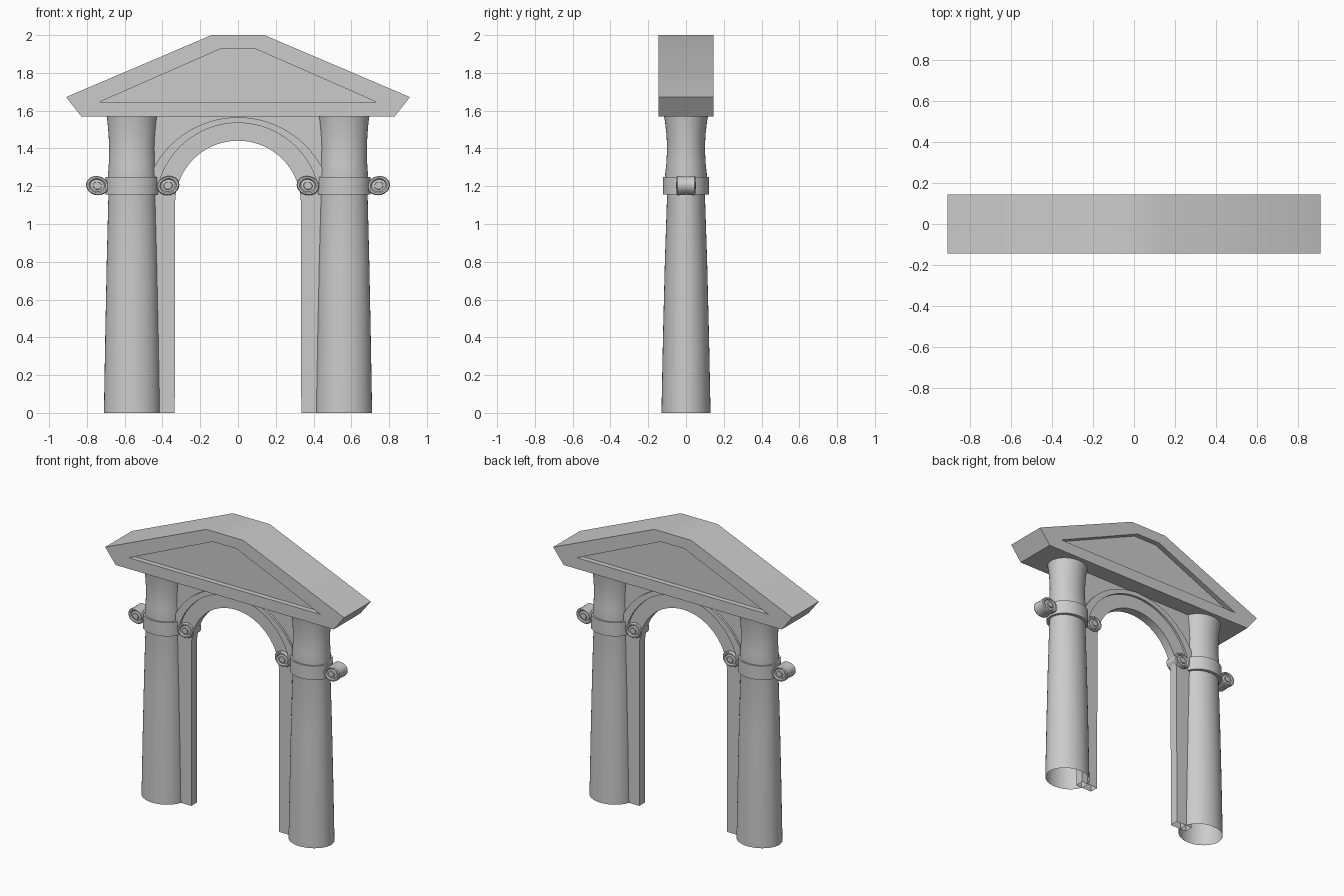
import bpy, bmesh
from math import sin, cos, pi, radians

cube = bpy.data.objects.get("Cube")
if cube:
    bpy.data.objects.remove(cube, do_unlink=True)

stone = bpy.data.materials.new("grey stone")
stone.use_nodes = True
GREY = (0.6, 0.6, 0.6, 1)
stone.diffuse_color = GREY
stone.node_tree.nodes["Principled BSDF"].inputs["Base Color"].default_value = GREY


def finish(name, bm, angle=35):
    """Turn a bmesh into a shaded object with the stone material."""
    bmesh.ops.recalc_face_normals(bm, faces=bm.faces)
    mesh = bpy.data.meshes.new(name)
    bm.to_mesh(mesh)
    bm.free()
    mesh.materials.append(stone)
    ob = bpy.data.objects.new(name, mesh)
    bpy.context.collection.objects.link(ob)
    bpy.ops.object.select_all(action='DESELECT')
    ob.select_set(True)
    bpy.context.view_layer.objects.active = ob
    bpy.ops.object.shade_smooth_by_angle(angle=radians(angle))
    return ob


def lathe(name, profile, ratio=1.0, caps=False, steps=40):
    """Oval turned shape about z; profile holds (x radius, y radius or None, z)."""
    bm = bmesh.new()
    rings = []
    for rx, ry, z in profile:
        ry = rx * ratio if ry is None else ry
        rings.append([bm.verts.new((rx * cos(2 * pi * k / steps),
                                    ry * sin(2 * pi * k / steps), z))
                      for k in range(steps)])
    for a, b in zip(rings, rings[1:]):
        for k in range(steps):
            n = (k + 1) % steps
            bm.faces.new((a[k], a[n], b[n], b[k]))
    if caps:
        bm.faces.new(rings[0])
        bm.faces.new(rings[-1])
    return finish(name, bm)


def slab(name, outline, depth, open_base=False):
    """Extrude an x-z outline to +-depth in y."""
    bm = bmesh.new()
    front, back = ([bm.verts.new((x, y, z)) for x, z in outline]
                   for y in (-depth, depth))
    bm.faces.new(front)
    bm.faces.new(back)
    for i in range(len(outline)):
        j = (i + 1) % len(outline)
        if open_base and outline[i][1] == outline[j][1] == 0:
            continue
        bm.faces.new((front[i], front[j], back[j], back[i]))
    return finish(name, bm)


def arc(radius, height, start, steps=36):
    """Arc over the opening, from the right (+x) end to the other."""
    return [(radius * cos(a), height + radius * sin(a))
            for a in (start + (pi - 2 * start) * k / steps for k in range(steps + 1))]


# Pediment with a recessed panel on both faces
outer = [(-0.83, 1.57), (0.83, 1.57), (0.91, 1.672), (0.14, 2), (-0.14, 2), (-0.91, 1.672)]
inner = [(-0.73, 1.647), (0.73, 1.647), (0.09, 1.928), (-0.09, 1.928)]
match = [0, 1, 1, 2, 3, 3]
HALF, RECESS = 0.145, 0.035
bm = bmesh.new()
rims = []
for s in (-1, 1):
    rim = [bm.verts.new((x, s * HALF, z)) for x, z in outer]
    lip = [bm.verts.new((x, s * HALF, z)) for x, z in inner]
    panel = [bm.verts.new((x, s * (HALF - RECESS), z)) for x, z in inner]
    bm.faces.new(panel)
    for i in range(4):
        j = (i + 1) % 4
        bm.faces.new((lip[i], lip[j], panel[j], panel[i]))
    for i in range(6):
        j = (i + 1) % 6
        corners = [rim[i], rim[j], lip[match[j]], lip[match[i]]]
        bm.faces.new(list(dict.fromkeys(corners)))
    rims.append(rim)
for i in range(6):
    j = (i + 1) % 6
    bm.faces.new((rims[0][i], rims[0][j], rims[1][j], rims[1][i]))
finish("pediment", bm)

# Thin wall with the arched opening and its jambs
EDGE = 0.46
opening = [(0.335, 0)] + arc(0.333, 1.108, 0.02) + [(-0.335, 0)]
slab("arch_wall", opening + [(-EDGE, 0), (-EDGE, 1.572), (EDGE, 1.572), (EDGE, 0)],
     0.03, open_base=True)

# Raised moulding round the arch
slab("arch_moulding", arc(0.505, 1.06, 0.44) + arc(0.435, 1.1, 0.22)[::-1], 0.045)

# Columns, collars and scrolls
column = [(0.15, 0.13, 0), (0.143, 0.122, 0.4), (0.135, 0.112, 0.8), (0.126, 0.1, 1.16),
          (0.129, 0.112, 1.25), (0.124, 0.104, 1.32), (0.122, 0.1, 1.4),
          (0.125, 0.103, 1.47), (0.131, 0.111, 1.54), (0.136, 0.117, 1.575)]
collar = [(0.125, 0.1, 1.155), (0.142, 0.122, 1.155), (0.142, 0.122, 1.25), (0.125, 0.1, 1.25)]
half = [(0.022, 0.052), (0.024, 0.045), (0.038, 0.042), (0.045, 0.05),
        (0.055, 0.05), (0.06, 0.044), (0.06, 0.035), (0.056, 0)]
scroll = [(r, None, -h) for r, h in half] + [(r, None, h) for r, h in half[-2::-1]]
for side, word in ((1, "left"), (-1, "right")):
    for part, profile in (("column", column), ("collar", collar)):
        lathe(f"{word}_{part}", profile).location.x = side * 0.56
    for place, x, tilt in (("outer", 0.745, -1), ("inner", 0.37, 1)):
        ob = lathe(f"{word}_{place}_scroll", scroll, 0.84, caps=True, steps=28)
        ob.location = (side * x, 0, 1.203)
        ob.rotation_euler = (pi / 2, side * tilt * radians(14), 0)
